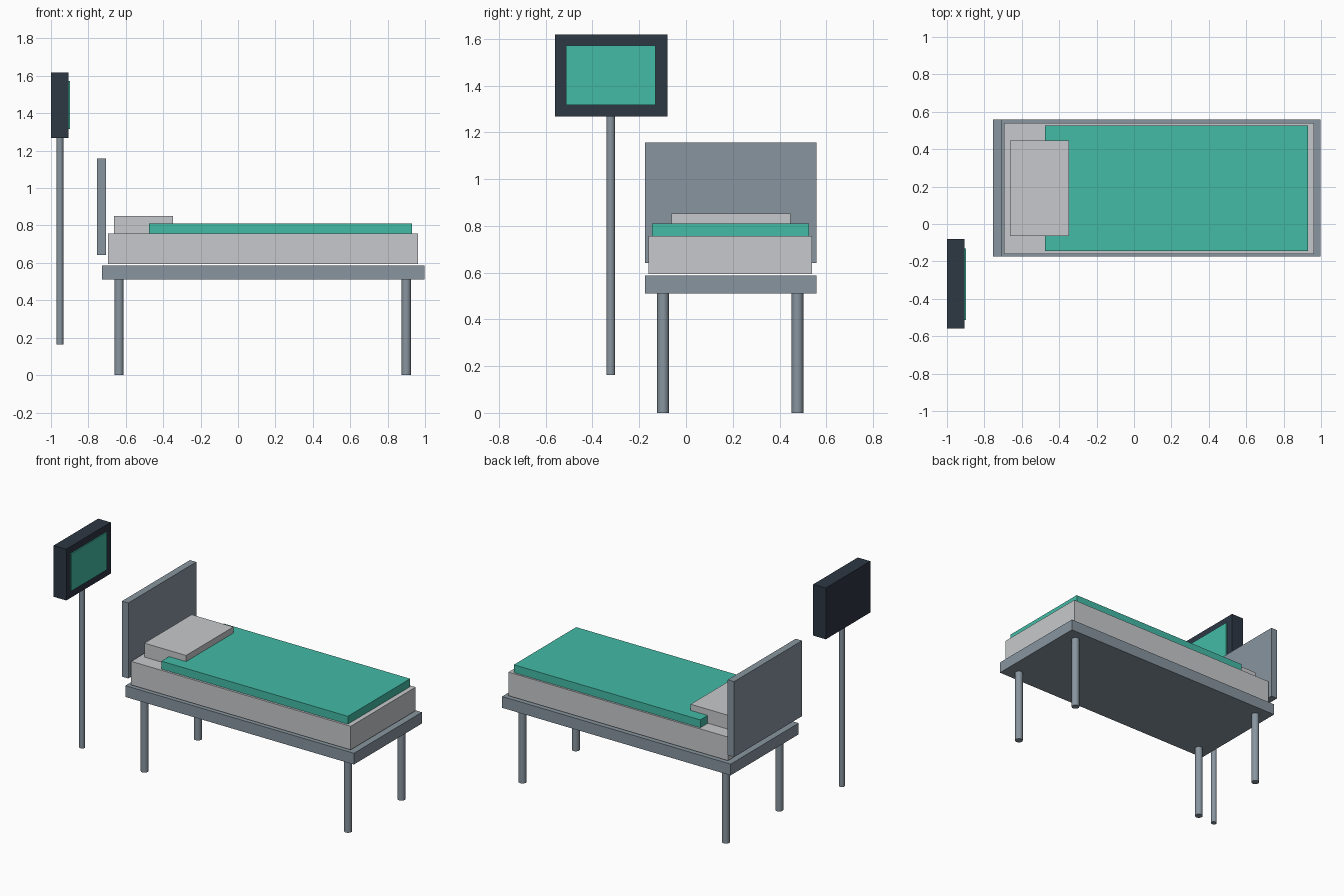
import bpy
import math

if "Cube" in bpy.data.objects:
    bpy.data.objects.remove(bpy.data.objects["Cube"])


def material(name, rgb):
    """Flat colour from 0-255 sRGB values, stored as linear."""
    lin = [(c / 255 / 12.92) if c < 11 else ((c / 255 + 0.055) / 1.055) ** 2.4 for c in rgb]
    m = bpy.data.materials.new(name)
    m.diffuse_color = (*lin, 1)
    m.use_nodes = True
    m.node_tree.nodes["Principled BSDF"].inputs["Base Color"].default_value = m.diffuse_color
    return m


STEEL = material("grey steel", (136, 149, 159))
LINEN = material("pale linen", (198, 201, 204))
TEAL = material("teal", (67, 187, 166))
DARK = material("dark casing", (45, 55, 68))


def box(name, x, y, z, mat):
    """Box from (min, max) ranges on each axis."""
    bpy.ops.mesh.primitive_cube_add(size=1, location=[sum(r) / 2 for r in (x, y, z)])
    ob = bpy.context.object
    ob.name = name
    ob.scale = [r[1] - r[0] for r in (x, y, z)]
    bpy.ops.object.transform_apply(location=False, rotation=False, scale=True)
    ob.data.materials.append(mat)
    return ob


def rod(name, x, y, z, radius, mat):
    """Upright round rod between two heights."""
    bpy.ops.mesh.primitive_cylinder_add(vertices=20, radius=radius, depth=z[1] - z[0],
                                        location=(x, y, sum(z) / 2))
    ob = bpy.context.object
    ob.name = name
    ob.data.materials.append(mat)
    bpy.ops.object.shade_smooth_by_angle(angle=math.radians(35))
    return ob


# Bed: frame, headboard and legs
box("bed_frame", (-0.728, 0.998), (-0.175, 0.558), (0.51, 0.587), STEEL)
box("headboard", (-0.754, -0.706), (-0.175, 0.558), (0.642, 1.157), STEEL)
for x, end in ((-0.636, "head"), (0.90, "foot")):
    for y, side in ((-0.098, "front"), (0.477, "back")):
        rod(f"leg_{end}_{side}", x, y, (0, 0.51), 0.025, STEEL)

# Bedding
box("mattress", (-0.695, 0.963), (-0.16, 0.54), (0.595, 0.756), LINEN)
box("blanket", (-0.477, 0.931), (-0.145, 0.527), (0.756, 0.81), TEAL)
box("pillow", (-0.663, -0.348), (-0.063, 0.447), (0.757, 0.852), LINEN)

# Monitor on a pole
rod("monitor_pole", -0.952, -0.322, (0.163, 1.27), 0.019, STEEL)
box("monitor_casing", (-1.0, -0.905), (-0.56, -0.08), (1.268, 1.618), DARK)
box("monitor_screen", (-0.906, -0.897), (-0.513, -0.131), (1.317, 1.572), TEAL)
